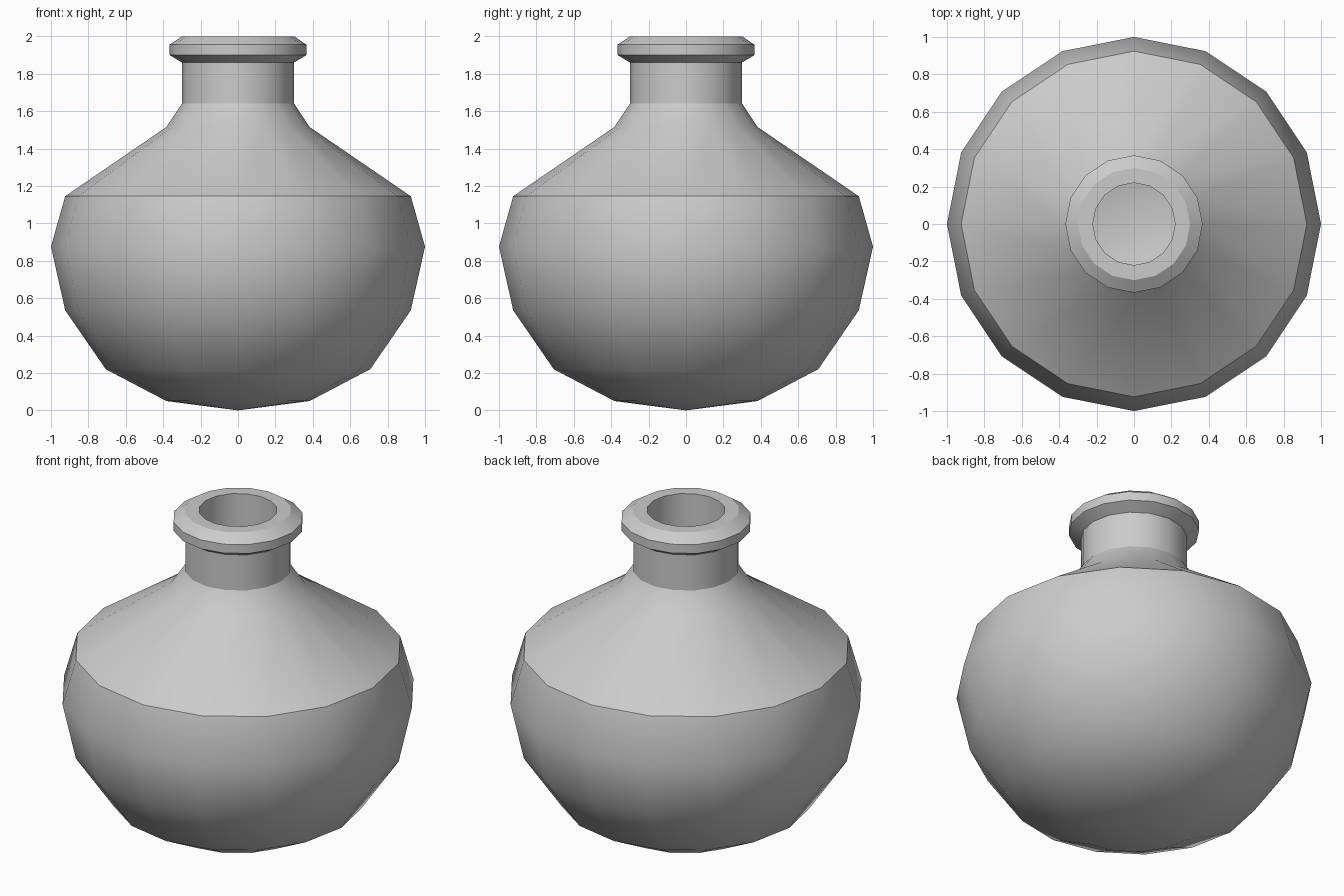
import bpy, bmesh, math

if "Cube" in bpy.data.objects:
    bpy.data.objects.remove(bpy.data.objects["Cube"])

SIDES = 16


def lathe(name, profile):
    """Revolve (radius, z) points around z; radius 0 makes a pole."""
    bm = bmesh.new()
    rings = []
    for r, z in profile:
        if r == 0:
            rings.append([bm.verts.new((0, 0, z))] * SIDES)
        else:
            rings.append([bm.verts.new((r * math.cos(2 * math.pi * i / SIDES),
                                        r * math.sin(2 * math.pi * i / SIDES), z))
                          for i in range(SIDES)])
    for low, high in zip(rings, rings[1:]):
        for i in range(SIDES):
            j = (i + 1) % SIDES
            loop = list(dict.fromkeys((low[i], low[j], high[j], high[i])))
            bm.faces.new(loop)
    bmesh.ops.recalc_face_normals(bm, faces=bm.faces)
    mesh = bpy.data.meshes.new(name)
    bm.to_mesh(mesh)
    bm.free()
    obj = bpy.data.objects.new(name, mesh)
    bpy.context.collection.objects.link(obj)
    bpy.ops.object.select_all(action='DESELECT')
    obj.select_set(True)
    bpy.context.view_layer.objects.active = obj
    bpy.ops.object.shade_smooth_by_angle(angle=math.radians(30))
    return obj


# Outer body, shoulder and neck
outside = [(0, 0), (0.383, 0.05), (0.707, 0.22), (0.924, 0.535), (1.0, 0.875),
           (0.924, 1.145), (0.383, 1.515), (0.30, 1.64), (0.30, 1.86)]
# Flared lip
lip = [(0.367, 1.90), (0.367, 1.955), (0.30, 2.0), (0.22, 2.0)]
# Hollow inside, following the wall
inside = [(0.22, 1.62), (0.33, 1.455), (0.85, 1.10), (0.92, 0.87),
          (0.85, 0.57), (0.65, 0.28), (0.35, 0.125), (0, 0.08)]

lathe("flask", outside + lip + inside)
